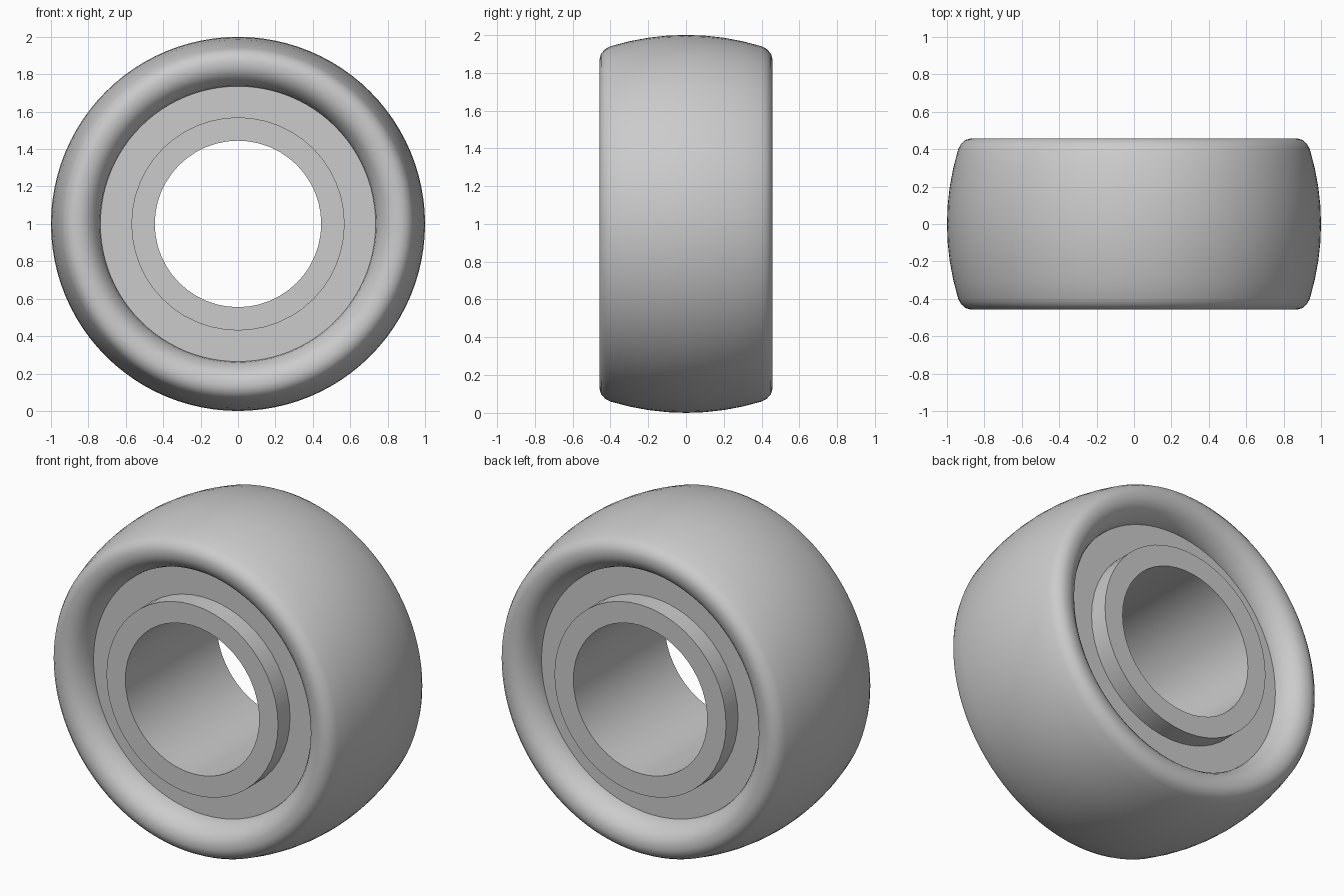
import bpy
import bmesh
import math

cube = bpy.data.objects.get("Cube")
if cube:
    bpy.data.objects.remove(cube, do_unlink=True)

grey = bpy.data.materials.new("light grey")
grey.use_nodes = True
colour = (0.6, 0.6, 0.6, 1)
grey.diffuse_color = colour
grey.node_tree.nodes["Principled BSDF"].inputs["Base Color"].default_value = colour


def lathe(name, profile, sides, angle):
    """Turn a closed (radius, y) profile into a ring around the axle."""
    bm = bmesh.new()
    rings = []
    for i in range(sides):
        a = math.tau * i / sides
        rings.append([bm.verts.new((r * math.sin(a), y, 1 + r * math.cos(a)))
                      for r, y in profile])
    n = len(profile)
    for i, ring in enumerate(rings):
        after = rings[(i + 1) % sides]
        for j in range(n):
            k = (j + 1) % n
            bm.faces.new((ring[j], ring[k], after[k], after[j]))
    bmesh.ops.recalc_face_normals(bm, faces=bm.faces[:])
    mesh = bpy.data.meshes.new(name)
    bm.to_mesh(mesh)
    bm.free()
    mesh.materials.append(grey)
    ob = bpy.data.objects.new(name, mesh)
    bpy.context.collection.objects.link(ob)
    bpy.ops.object.select_all(action='DESELECT')
    ob.select_set(True)
    bpy.context.view_layer.objects.active = ob
    bpy.ops.object.shade_smooth_by_angle(angle=math.radians(angle))
    return ob


def band(inner, outer, half):
    """Rectangular section between two radii."""
    return [(inner, -half), (outer, -half), (outer, half), (inner, half)]


# Crowned tread, rounded shoulder and lip curling into the recess
tread = [(1 - 0.06 * (y / 0.4) ** 2, y) for y in (0.1, 0.2, 0.3, 0.4)]
shoulder = [(0.925, 0.428), (0.9, 0.45), (0.87, 0.458), (0.835, 0.455)]
lip = [(0.805, 0.443), (0.778, 0.42), (0.755, 0.385), (0.74, 0.35), (0.735, 0.315)]
half = tread + shoulder + lip
tyre_profile = [(r, -y) for r, y in reversed(half)] + [(1, 0)] + half
lathe("tyre", tyre_profile, 96, 50)

# Recessed flat web between tyre and hub
lathe("wheel_web", band(0.56, 0.738, 0.32), 96, 30)

# Hollow hub standing out of the web on both sides
lathe("hub", band(0.445, 0.57, 0.434), 48, 30)
